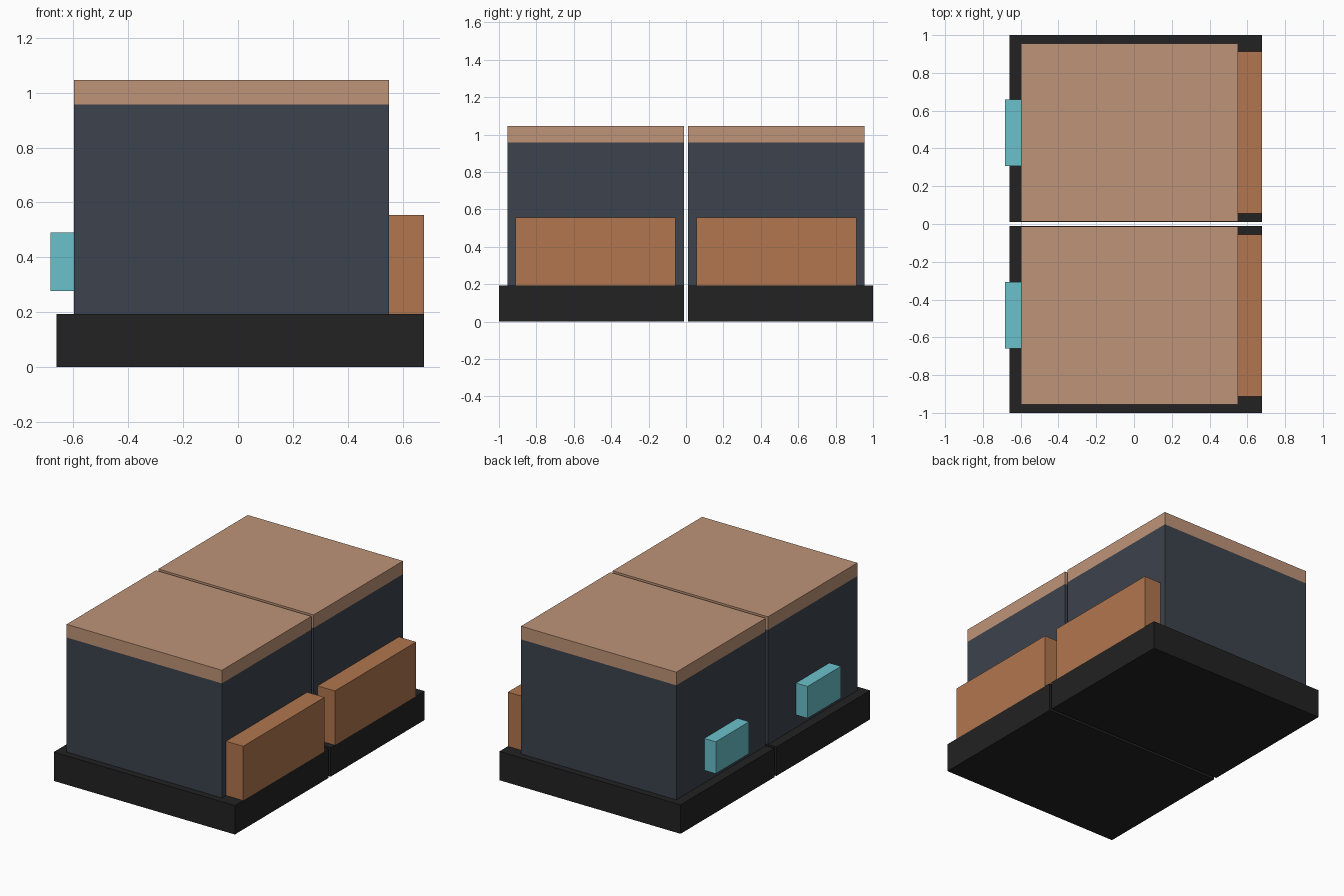
import bpy, bmesh

if "Cube" in bpy.data.objects:
    bpy.data.objects.remove(bpy.data.objects["Cube"])


def material(name, rgb):
    """Flat material from 8-bit sRGB, stored as linear values."""
    lin = [((c / 255 + 0.055) / 1.055) ** 2.4 if c > 10 else c / 255 / 12.92 for c in rgb]
    m = bpy.data.materials.new(name)
    m.diffuse_color = (*lin, 1)
    m.use_nodes = True
    m.node_tree.nodes["Principled BSDF"].inputs["Base Color"].default_value = m.diffuse_color
    return m


BLACK = material("black", (34, 34, 34))
SLATE = material("slate", (60, 66, 77))
TAN = material("tan", (190, 148, 120))
BROWN = material("brown", (177, 118, 78))
TEAL = material("teal", (106, 193, 203))


def box(name, x, y, z, mat):
    """Axis-aligned box from (min, max) ranges."""
    bm = bmesh.new()
    bmesh.ops.create_cube(bm, size=1)
    for v in bm.verts:
        v.co = [r[0] if c < 0 else r[1] for c, r in zip(v.co, (x, y, z))]
    mesh = bpy.data.meshes.new(name)
    bm.to_mesh(mesh)
    bm.free()
    mesh.materials.append(mat)
    obj = bpy.data.objects.new(name, mesh)
    bpy.context.collection.objects.link(obj)


# part: x range, y range (distance from the centre gap), z range, colour
PARTS = {
    "base": ((-0.66, 0.677), (0.01, 1.0), (0, 0.193), BLACK),
    "body": ((-0.597, 0.55), (0.012, 0.955), (0.193, 0.957), SLATE),
    "lid": ((-0.597, 0.55), (0.012, 0.955), (0.957, 1.045), TAN),
    "side_bin": ((0.55, 0.677), (0.055, 0.912), (0.193, 0.555), BROWN),
    "side_panel": ((-0.682, -0.597), (0.308, 0.66), (0.277, 0.49), TEAL),
}

# two mirrored units, front and back
for name, (x, y, z, mat) in PARTS.items():
    box("back_" + name, x, y, z, mat)
    box("front_" + name, x, (-y[1], -y[0]), z, mat)
